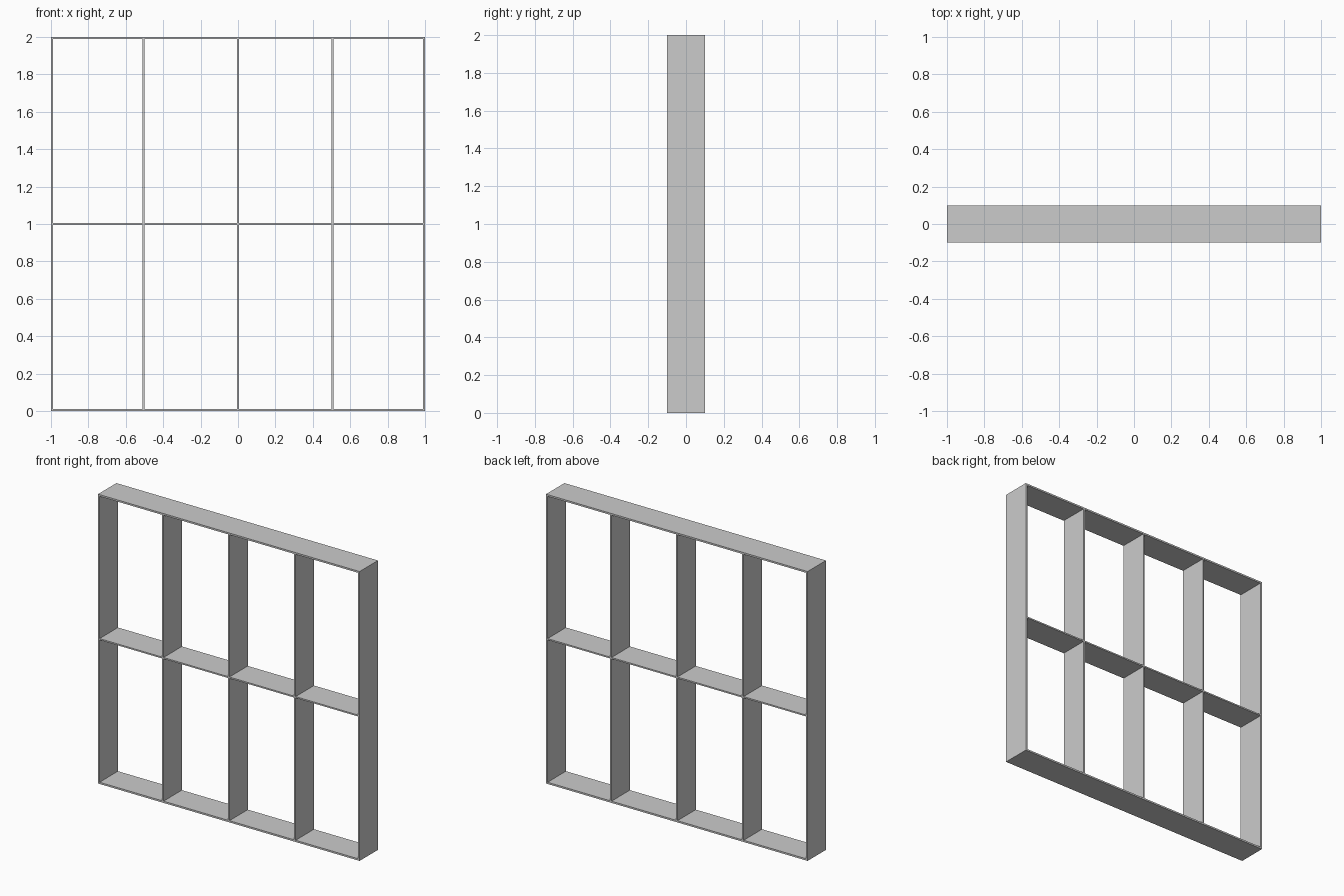
import bpy

if "Cube" in bpy.data.objects:
    bpy.data.objects.remove(bpy.data.objects["Cube"])

DEPTH = 0.2    # front to back
T = 0.012      # outer board thickness
INNER = 0.01   # shelf and centre divider thickness


def board(name, x0, x1, z0, z1):
    bpy.ops.mesh.primitive_cube_add(size=1, location=((x0 + x1) / 2, 0, (z0 + z1) / 2))
    ob = bpy.context.object
    ob.name = name
    ob.scale = (x1 - x0, DEPTH, z1 - z0)
    bpy.ops.object.transform_apply(location=False, rotation=False, scale=True)
    return ob


# Outer frame
board("bottom_board", -1, 1, 0, T)
board("top_board", -1, 1, 2 - T, 2)
board("left_side", -1, -1 + T, T, 2 - T)
board("right_side", 1 - T, 1, T, 2 - T)

# Upright dividers, split above and below the middle shelf
low, high = 1 - INNER / 2, 1 + INNER / 2
for label, x, w in (("left", -0.505, T), ("centre", 0, INNER), ("right", 0.505, T)):
    board(label + "_lower_divider", x - w / 2, x + w / 2, T, low)
    board(label + "_upper_divider", x - w / 2, x + w / 2, high, 2 - T)

# Middle shelf
board("middle_shelf", -1 + T, 1 - T, low, high)
